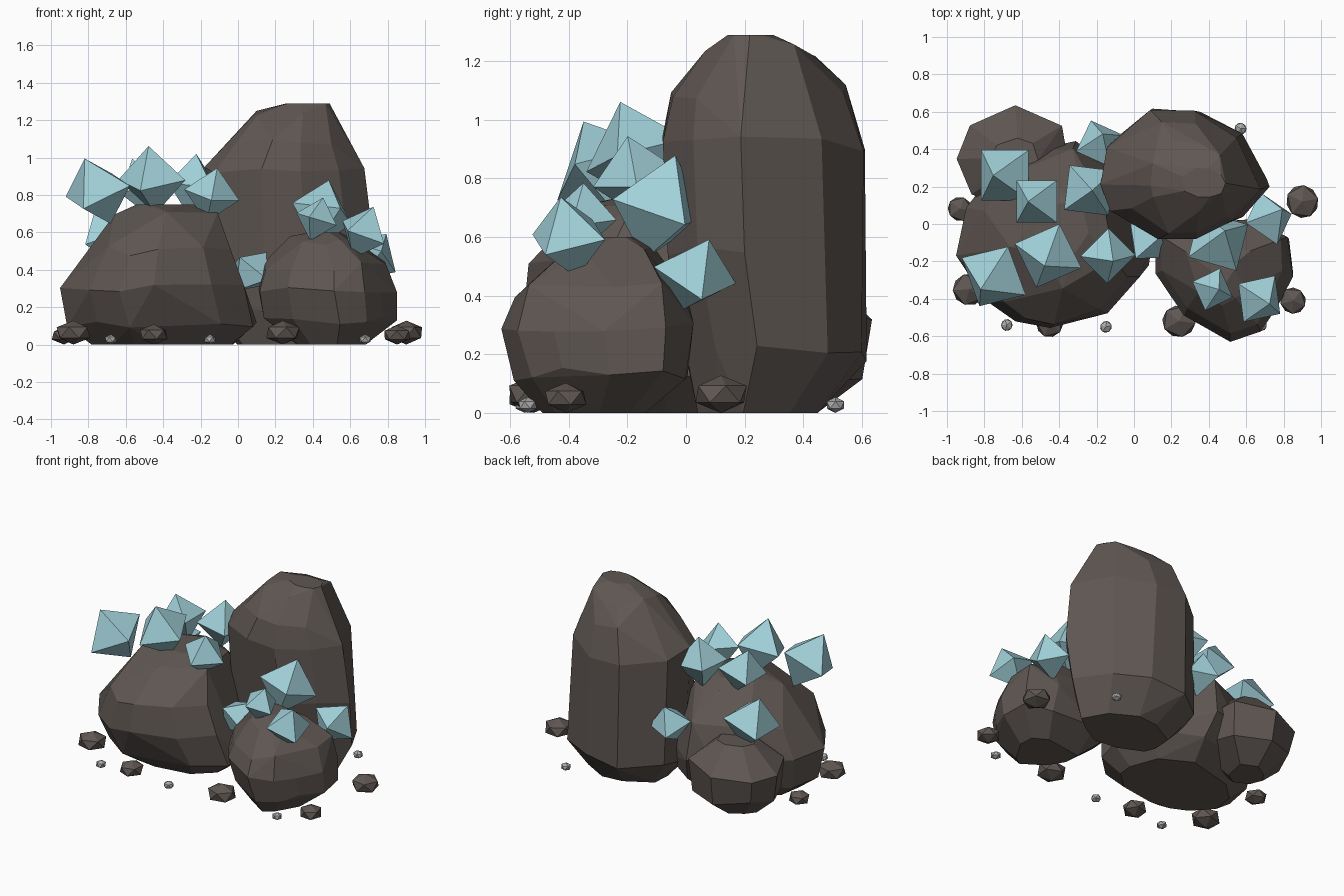
import bpy
import bmesh
import math
import random
from mathutils import Vector, Matrix

random.seed(7)

cube = bpy.data.objects.get("Cube")
if cube:
    bpy.data.objects.remove(cube, do_unlink=True)


def make_material(name, colour):
    mat = bpy.data.materials.new(name)
    mat.use_nodes = True
    mat.diffuse_color = (*colour, 1)
    mat.node_tree.nodes["Principled BSDF"].inputs["Base Color"].default_value = (*colour, 1)
    return mat


dark_stone = make_material("dark brown stone", (0.115, 0.095, 0.086))
pale_stone = make_material("pale grey stone", (0.40, 0.40, 0.40))
ice_blue = make_material("ice blue crystal", (0.36, 0.64, 0.70))


def finish(bm, name, mat):
    """Turn the bmesh into a flat-shaded object."""
    bmesh.ops.recalc_face_normals(bm, faces=bm.faces)
    mesh = bpy.data.meshes.new(name)
    bm.to_mesh(mesh)
    bm.free()
    mesh.materials.append(mat)
    obj = bpy.data.objects.new(name, mesh)
    bpy.context.collection.objects.link(obj)


def boulder(name, outline, rings):
    """Convex rock: a plan outline fitted into rings of (z, x min, x max, y min, y max)."""
    xs, ys = zip(*outline)
    bm = bmesh.new()
    for level, (z, x0, x1, y0, y1) in enumerate(rings):
        inner = 0 < level < len(rings) - 1
        for x, y in outline:
            u = (x - min(xs)) / (max(xs) - min(xs))
            v = (y - min(ys)) / (max(ys) - min(ys))
            lift = random.uniform(-0.03, 0.03) if inner else 0
            wobble = random.uniform(-0.012, 0.012)
            bm.verts.new((x0 + u * (x1 - x0) + wobble,
                          y0 + v * (y1 - y0) - wobble, z + lift))
    bmesh.ops.convex_hull(bm, input=bm.verts[:])
    loose = [v for v in bm.verts if not v.link_faces]
    bmesh.ops.delete(bm, geom=loose, context="VERTS")
    # merge nearly coplanar triangles into broad chipped facets
    bmesh.ops.dissolve_limit(bm, angle_limit=math.radians(9),
                             verts=bm.verts[:], edges=bm.edges[:])
    finish(bm, name, dark_stone)


def crystal(name, centre, radius, axis, spin):
    """Octahedron with its tip along axis, turned by spin degrees."""
    bm = bmesh.new()
    for direction in Matrix.Identity(3):
        for sign in (-radius, radius):
            bm.verts.new(direction * sign)
    bmesh.ops.convex_hull(bm, input=bm.verts[:])
    tilt = Vector((0, 0, 1)).rotation_difference(Vector(axis)).to_matrix().to_4x4()
    turn = Matrix.Rotation(math.radians(spin), 4, "Z")
    bm.transform(Matrix.Translation(centre) @ tilt @ turn)
    finish(bm, name, ice_blue)


def pebble(name, x, y, radius, squash, mat):
    """Squashed low-poly stone resting on the ground."""
    bm = bmesh.new()
    bmesh.ops.create_icosphere(bm, subdivisions=1, radius=radius)
    turn = Matrix.Rotation(random.uniform(0, math.tau), 4, "Z")
    flat = Matrix.Diagonal((1, 0.95, squash, 1))
    bm.transform(Matrix.Translation((x, y, radius * squash)) @ turn @ flat)
    finish(bm, name, mat)


# Boulders
boulder("tall_boulder", [
    (-0.17, 0.2), (-0.15, 0.42), (0.1, 0.62), (0.34, 0.62), (0.58, 0.47),
    (0.72, 0.18), (0.57, 0.02), (0.36, -0.09), (0.13, -0.08), (-0.13, 0.07),
], [
    (0, 0, 0.6, 0.04, 0.44),
    (0.2, -0.16, 0.72, 0, 0.61),
    (0.55, -0.17, 0.73, -0.06, 0.61),
    (0.92, -0.17, 0.68, -0.08, 0.61),
    (1.1, -0.04, 0.60, -0.05, 0.54),
    (1.23, 0.08, 0.54, 0.06, 0.44),
    (1.29, 0.25, 0.5, 0.15, 0.3),
])
boulder("left_wide_boulder", [
    (-0.89, -0.18), (-0.86, 0.1), (-0.7, 0.3), (-0.47, 0.4), (-0.3, 0.45),
    (-0.05, 0.25), (0.03, -0.08), (0.02, -0.27), (-0.14, -0.47), (-0.43, -0.55),
    (-0.6, -0.52), (-0.74, -0.42),
], [
    (0, -0.78, -0.02, -0.34, 0.22),
    (0.12, -0.91, 0.1, -0.46, 0.36),
    (0.3, -0.94, 0.03, -0.55, 0.45),
    (0.5, -0.83, -0.04, -0.53, 0.4),
    (0.68, -0.66, -0.11, -0.34, 0.24),
    (0.75, -0.55, -0.25, -0.18, 0.12),
])
boulder("right_front_boulder", [
    (0.11, -0.06), (0.11, -0.26), (0.27, -0.49), (0.52, -0.63), (0.68, -0.57),
    (0.77, -0.45), (0.85, -0.27), (0.82, -0.06), (0.65, 0.02), (0.3, 0.02),
], [
    (0, 0.32, 0.68, -0.48, -0.14),
    (0.14, 0.15, 0.85, -0.58, 0),
    (0.28, 0.11, 0.84, -0.63, 0.02),
    (0.42, 0.15, 0.8, -0.58, 0),
    (0.55, 0.27, 0.64, -0.44, -0.1),
    (0.6, 0.4, 0.54, -0.32, -0.18),
])
boulder("back_small_boulder", [
    (-0.94, 0.34), (-0.87, 0.52), (-0.63, 0.63), (-0.38, 0.52),
    (-0.35, 0.36), (-0.42, 0.14), (-0.65, 0.06), (-0.87, 0.16),
], [
    (0, -0.77, -0.53, 0.2, 0.45),
    (0.14, -0.92, -0.38, 0.08, 0.61),
    (0.33, -0.94, -0.35, 0.06, 0.63),
    (0.48, -0.76, -0.52, 0.22, 0.47),
])

# Crystals: centre, radius, tip direction, spin
crystals = [
    ((-0.69, 0.26, 0.58), 0.19, (-0.35, 0, 1), 45),
    ((-0.52, 0.12, 0.84), 0.16, (-0.3, 0, 1), 45),
    ((-0.24, 0.18, 0.85), 0.17, (0.1, 0, 1), 38),
    ((-0.18, 0.43, 0.50), 0.14, (0.1, 0.4, 1), 20),
    ((-0.75, -0.28, 0.82), 0.2, (-0.4, -0.4, 1), 62),
    ((-0.46, -0.17, 0.88), 0.19, (-0.1, -0.3, 1), 70),
    ((-0.14, -0.17, 0.80), 0.15, (0.2, -0.2, 1), 0),
    ((0.45, -0.09, 0.70), 0.19, (0.2, 0.3, 1), 30),
    ((0.42, -0.35, 0.67), 0.12, (0.3, 0, 1), 70),
    ((0.67, -0.40, 0.60), 0.15, (0.4, -0.2, 1), 55),
    ((0.72, 0.03, 0.47), 0.15, (0.6, 0.4, 1), 15),
    ((0.07, -0.09, 0.39), 0.135, (0.8, 0.3, 1), 50),
]
for number, spec in enumerate(crystals, 1):
    crystal(f"crystal_{number}", *spec)

# Loose stones around the base
stones = [(-0.93, 0.08, 0.075), (-0.88, -0.35, 0.1), (-0.45, -0.53, 0.085),
          (0.24, -0.52, 0.1), (0.85, -0.41, 0.08), (0.9, 0.12, 0.1)]
for number, (x, y, radius) in enumerate(stones, 1):
    pebble(f"dark_pebble_{number}", x, y, radius, 0.64, dark_stone)

chips = [(-0.68, -0.54), (-0.15, -0.55), (0.57, 0.51), (0.68, -0.54)]
for number, (x, y) in enumerate(chips, 1):
    pebble(f"pale_pebble_{number}", x, y, 0.036, 0.75, pale_stone)
